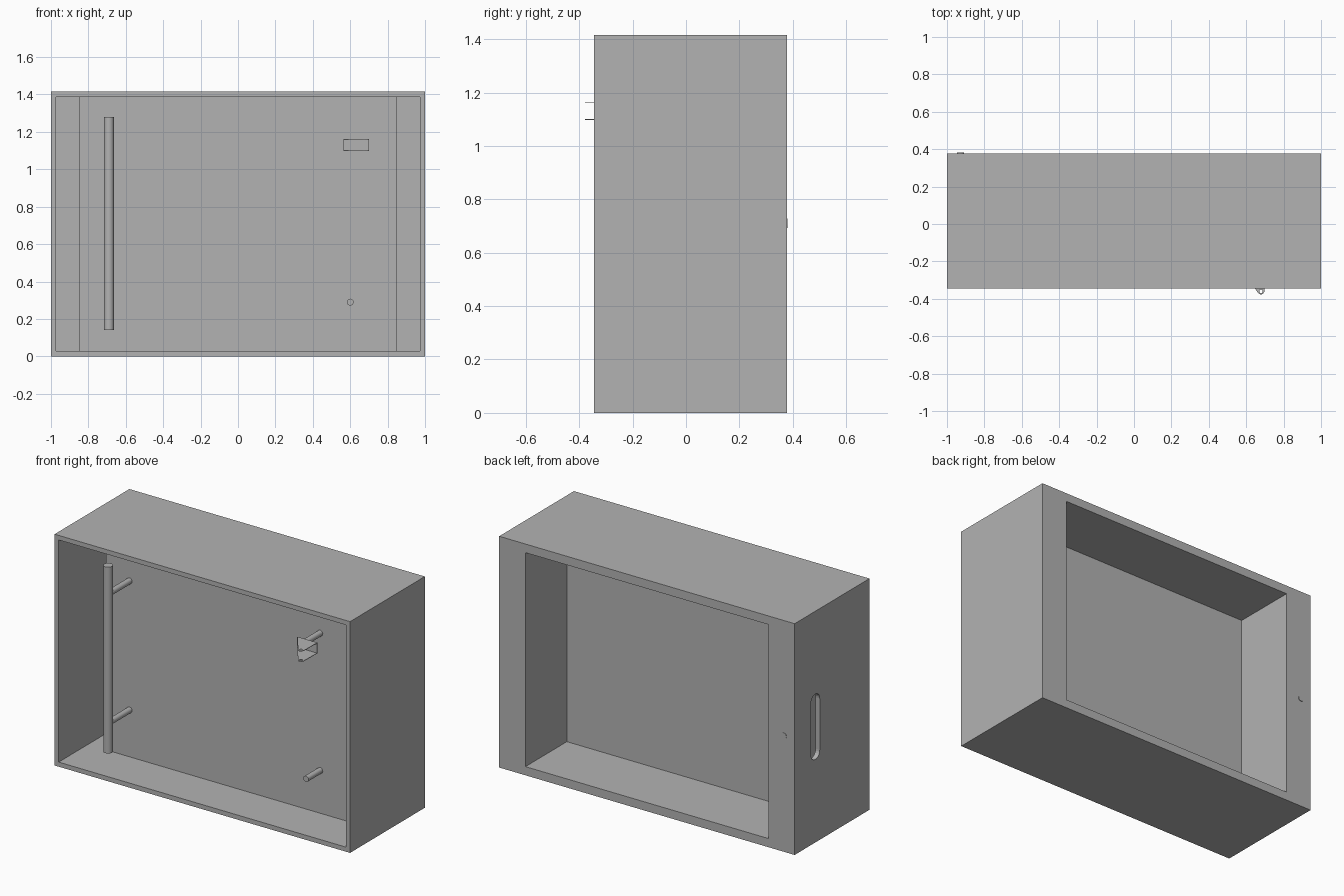
import bpy, bmesh, math
from mathutils import Vector

cube = bpy.data.objects.get("Cube")
if cube:
    bpy.data.objects.remove(cube, do_unlink=True)

grey = bpy.data.materials.new("plain grey")
grey.use_nodes = True
GREY = (0.45, 0.45, 0.45, 1)
grey.diffuse_color = GREY
grey.node_tree.nodes["Principled BSDF"].inputs["Base Color"].default_value = GREY


def prism(name, points, direction):
    """Extrude a flat polygon along a direction."""
    bm = bmesh.new()
    face = bm.faces.new([bm.verts.new(p) for p in points])
    extruded = bmesh.ops.extrude_face_region(bm, geom=[face], use_keep_orig=True)
    verts = [v for v in extruded["geom"] if isinstance(v, bmesh.types.BMVert)]
    bmesh.ops.translate(bm, verts=verts, vec=direction)
    bmesh.ops.recalc_face_normals(bm, faces=bm.faces)
    mesh = bpy.data.meshes.new(name)
    bm.to_mesh(mesh)
    bm.free()
    mesh.materials.append(grey)
    obj = bpy.data.objects.new(name, mesh)
    bpy.context.collection.objects.link(obj)
    return obj


def box(name, low, high):
    (x0, y0, z0), (x1, y1, z1) = low, high
    corners = [(x0, y0, z0), (x1, y0, z0), (x1, y1, z0), (x0, y1, z0)]
    return prism(name, corners, (0, 0, z1 - z0))


def rod(name, start, end, radius, sides=32):
    start, axis = Vector(start), Vector(end) - Vector(start)
    u = axis.orthogonal().normalized()
    v = axis.normalized().cross(u)
    turns = [math.tau * i / sides for i in range(sides)]
    ring = [start + radius * (u * math.cos(a) + v * math.sin(a)) for a in turns]
    obj = prism(name, ring, axis)
    activate(obj)
    bpy.ops.object.shade_smooth_by_angle()
    return obj


def activate(obj):
    bpy.ops.object.select_all(action="DESELECT")
    obj.select_set(True)
    bpy.context.view_layer.objects.active = obj


def cut(obj, cutter):
    cutter.hide_render = True
    mod = obj.modifiers.new("cut", "BOOLEAN")
    mod.operation = "DIFFERENCE"
    mod.solver = "EXACT"
    mod.object = cutter
    activate(obj)
    bpy.ops.object.modifier_apply(modifier=mod.name)
    bpy.data.objects.remove(cutter, do_unlink=True)


FRONT, BACK, TOP = -0.345, 0.378, 1.415
PANEL = -0.063          # front of the recessed panel
WALL = 0.028
INNER = 1 - WALL
FLANGE = BACK - WALL

# Housing: front cavity with deep side channels around the panel
housing = box("housing", (-1, FRONT, 0), (1, BACK, TOP))
half = [(INNER, -0.5), (INNER, FLANGE), (0.85, FLANGE), (0.85, PANEL)]
outline = half + [(-x, y) for x, y in reversed(half)]
cut(housing, prism("cavity_cutter", [(x, y, WALL) for x, y in outline],
                   (0, 0, TOP - 2 * WALL)))

# Housing: pocket open to the back
cut(housing, box("pocket_cutter", (-0.822, -0.022, 0.053), (0.822, 0.5, TOP - 0.053)))

# Housing: rounded hand slot through one side wall
slot_r, mid = 0.043, TOP / 2
slot = []
for i in range(26):
    side = 1 if i < 13 else -1
    a = math.pi * (i if i < 13 else i - 1) / 12
    slot.append((-1.1, 0.178 + slot_r * math.cos(a), mid + side * 0.157 + slot_r * math.sin(a)))
cut(housing, prism("slot_cutter", slot, (0.18, 0, 0)))

# Pull handle: upright bar on two standoffs
HANDLE_X, HANDLE_Y = -0.69, -0.27
rod("handle_bar", (HANDLE_X, HANDLE_Y, 0.14), (HANDLE_X, HANDLE_Y, 1.28), 0.027)
for label, z in (("lower", 0.315), ("upper", 1.105)):
    rod(label + "_handle_standoff", (HANDLE_X, PANEL + 0.01, z), (HANDLE_X, HANDLE_Y, z), 0.018)

# Pegs
PEG_X, LATCH_Y, LATCH_Z = 0.6, -0.232, 1.13
rod("lower_peg", (PEG_X, PANEL + 0.01, 0.29), (PEG_X, -0.2, 0.29), 0.018)
rod("latch_peg", (PEG_X, PANEL + 0.01, LATCH_Z), (PEG_X, LATCH_Y, LATCH_Z), 0.018)

# Latch bracket: a web with two tapered, drilled cheeks
SHEET = 0.003
cheek = [(0.565, LATCH_Y), (0.7, LATCH_Y), (0.697, -0.362), (0.69, -0.373),
         (0.678, -0.378), (0.666, -0.372)]
box("latch_web", (0.565, LATCH_Y - SHEET, 1.097), (0.7, LATCH_Y, 1.163))
for label, z in (("lower", 1.097), ("upper", 1.163 - SHEET)):
    plate = prism(label + "_latch_cheek", [(x, y, z) for x, y in cheek], (0, 0, SHEET))
    cut(plate, rod("hole_cutter", (0.679, -0.36, z - 0.02), (0.679, -0.36, z + 0.02), 0.009, 16))

# Small button on the back flange
rod("back_button", (-0.928, BACK - 0.01, 0.71), (-0.928, BACK + 0.003, 0.71), 0.018)
